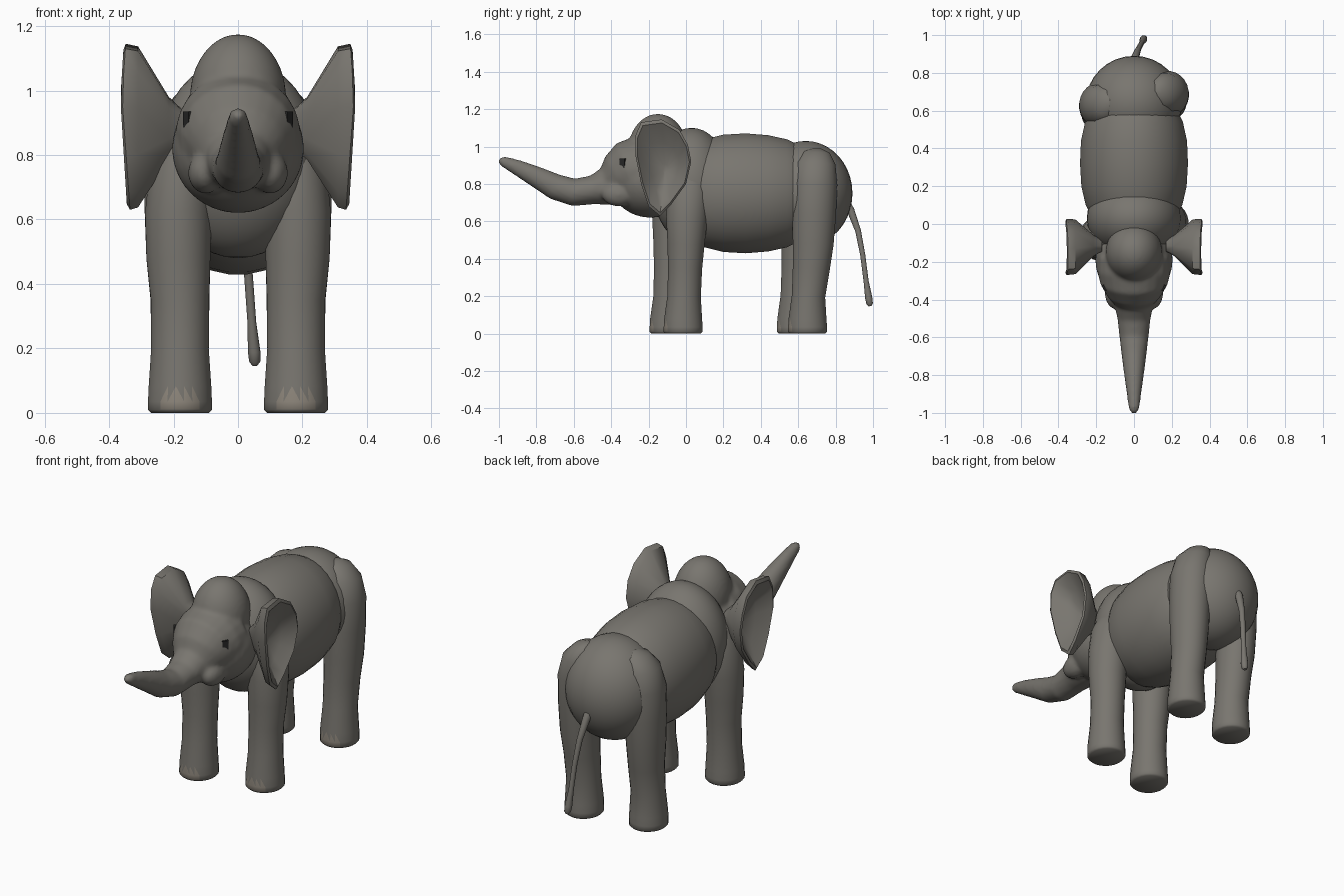
import bpy, bmesh, math
from mathutils import Vector, Matrix

if "Cube" in bpy.data.objects:
    bpy.data.objects.remove(bpy.data.objects["Cube"])


def material(name, color):
    m = bpy.data.materials.new(name)
    m.diffuse_color = (*color, 1)
    m.use_nodes = True
    m.node_tree.nodes["Principled BSDF"].inputs["Base Color"].default_value = m.diffuse_color
    return m


HIDE = material("hide", (0.19, 0.18, 0.16))
NAIL = material("nail", (0.27, 0.24, 0.20))
DARK = material("dark", (0.02, 0.02, 0.02))


def bridge(bm, rings):
    """Skin a list of vertex loops and cap both ends."""
    n = len(rings[0])
    for a, b in zip(rings, rings[1:]):
        for i in range(n):
            j = (i + 1) % n
            bm.faces.new((a[i], a[j], b[j], b[i]))
    bm.faces.new(rings[0])
    bm.faces.new(rings[-1])


def loft(bm, rows, n=24):
    """Elliptical tube; each row is x, y, z, half width, half height."""
    pts = [Vector(r[:3]) for r in rows]
    rings = []
    for i, r in enumerate(rows):
        t = pts[min(i + 1, len(pts) - 1)] - pts[max(i - 1, 0)]
        t.x = 0
        side = Vector((1, 0, 0))
        up = t.normalized().cross(side)
        rings.append([bm.verts.new(pts[i] + side * r[3] * math.cos(a) + up * r[4] * math.sin(a))
                      for a in (math.tau * (k + 0.5) / n for k in range(n))])
    bridge(bm, rings)


def ball(bm, center, radii):
    bmesh.ops.create_uvsphere(bm, u_segments=32, v_segments=20, radius=1,
                              matrix=Matrix.Translation(center) @ Matrix.Diagonal((*radii, 1)))


def finish(name, bm, mats=(HIDE,), angle=50):
    bmesh.ops.recalc_face_normals(bm, faces=bm.faces)
    me = bpy.data.meshes.new(name)
    bm.to_mesh(me)
    bm.free()
    for m in mats:
        me.materials.append(m)
    ob = bpy.data.objects.new(name, me)
    bpy.context.collection.objects.link(ob)
    bpy.ops.object.select_all(action='DESELECT')
    ob.select_set(True)
    bpy.context.view_layer.objects.active = ob
    bpy.ops.object.shade_smooth_by_angle(angle=math.radians(angle))
    return ob


def blend(ob, voxel, steps):
    """Fuse overlapping volumes into one soft skin."""
    r = ob.modifiers.new("fuse", 'REMESH')
    r.mode, r.voxel_size, r.use_smooth_shade = 'VOXEL', voxel, True
    s = ob.modifiers.new("soften", 'SMOOTH')
    s.factor, s.iterations = 0.5, steps


# Torso: shoulders, barrel and rump as overlapping rounded masses
for name, c, r in (("shoulders", (0, 0.03, 0.79), (0.25, 0.21, 0.31)),
                   ("rump", (0, 0.64, 0.75), (0.255, 0.25, 0.28))):
    bm = bmesh.new()
    ball(bm, c, r)
    finish(name, bm)
bm = bmesh.new()
loft(bm, [(0, y, 0.75, w, h) for y, w, h in
          ((-0.03, 0.15, 0.18), (0.02, 0.215, 0.255), (0.1, 0.257, 0.29), (0.2, 0.28, 0.315),
           (0.32, 0.287, 0.322), (0.44, 0.282, 0.312), (0.54, 0.26, 0.29), (0.62, 0.22, 0.25),
           (0.68, 0.15, 0.18))], 32)
finish("barrel", bm)

# Head with skull dome, cheeks and raised trunk
bm = bmesh.new()
ball(bm, (0, -0.19, 0.82), (0.205, 0.22, 0.2))
ball(bm, (0, -0.15, 0.975), (0.15, 0.16, 0.2))
for s in (-1, 1):
    ball(bm, (s * 0.1, -0.36, 0.745), (0.055, 0.09, 0.065))
loft(bm, [(0, -0.17, 0.87, 0.19, 0.19), (0, -0.25, 0.86, 0.195, 0.195),
          (0, -0.31, 0.85, 0.18, 0.18), (0, -0.36, 0.82, 0.15, 0.145),
          (0, -0.42, 0.785, 0.105, 0.105), (0, -0.5, 0.768, 0.088, 0.077),
          (0, -0.6, 0.755, 0.077, 0.074), (0, -0.7, 0.785, 0.065, 0.07),
          (0, -0.8, 0.838, 0.052, 0.057), (0, -0.9, 0.887, 0.038, 0.043),
          (0, -0.975, 0.92, 0.029, 0.029), (0, -1.0, 0.93, 0.016, 0.016)])
blend(finish("head_and_trunk", bm), 0.011, 7)

# Eyes
for s, side in ((-1, "left"), (1, "right")):
    bm = bmesh.new()
    m = (Matrix.Translation((s * 0.152, -0.335, 0.91)) @ Matrix.Rotation(-s * 0.6, 4, 'Z')
         @ Matrix.Diagonal((0.025, 0.032, 0.05, 1)))
    bmesh.ops.create_cube(bm, size=1, matrix=m)
    finish(side + "_eye", bm, (DARK,), 30)

# Ears: funnels opening sideways with a dished inner face
RIM = [(-0.24, 1.13), (-0.13, 1.145), (-0.035, 1.09), (0.01, 1.01), (0.028, 0.92), (0.0, 0.8),
       (-0.08, 0.69), (-0.14, 0.63), (-0.2, 0.68), (-0.24, 0.8), (-0.27, 0.95), (-0.27, 1.06)]
HUB = Vector((-0.11, 0.88))
for s, side in ((-1, "left"), (1, "right")):
    bm = bmesh.new()
    rings = []
    for k, x, bulge in ((0.22, 0.17, 0), (0.38, 0.215, 0), (0.97, 0.31, 0), (1, 0.335, 0.025),
                        (0.93, 0.345, 0.02), (0.55, 0.295, 0), (0.1, 0.26, 0)):
        ring = []
        for p in RIM:
            q = HUB + (Vector(p) - HUB) * k
            mid = 1 - abs(p[1] - 0.98) / 0.35
            ring.append(bm.verts.new((s * (x + bulge * mid), q.x, q.y)))
        rings.append(ring)
    bridge(bm, rings)
    finish(side + "_ear", bm, angle=45)

# Legs: rows are x, y offset, z, half width, half depth
FRONT = [(0.18, 0, 0.0, 0.09, 0.095), (0.18, 0, 0.01, 0.1, 0.105), (0.18, 0, 0.035, 0.1, 0.105),
         (0.18, 0, 0.08, 0.098, 0.102), (0.18, 0.005, 0.2, 0.09, 0.09), (0.18, 0.01, 0.35, 0.091, 0.092),
         (0.185, 0.015, 0.48, 0.1, 0.1), (0.185, 0.02, 0.62, 0.104, 0.112),
         (0.175, 0.03, 0.76, 0.1, 0.112), (0.15, 0.04, 0.88, 0.07, 0.09), (0.12, 0.05, 0.95, 0.03, 0.04)]
REAR = FRONT[:5] + [(0.18, 0.02, 0.35, 0.092, 0.1), (0.185, 0.03, 0.48, 0.1, 0.11),
                    (0.185, 0.035, 0.64, 0.106, 0.118), (0.18, 0.04, 0.8, 0.11, 0.12),
                    (0.165, 0.045, 0.91, 0.095, 0.105), (0.14, 0.05, 0.97, 0.06, 0.07),
                    (0.13, 0.05, 0.99, 0.02, 0.02)]
for name, s, y, rows in (("front_right_leg", 1, -0.015, FRONT), ("front_left_leg", -1, -0.09, FRONT),
                         ("rear_right_leg", 1, 0.65, REAR), ("rear_left_leg", -1, 0.59, REAR)):
    bm = bmesh.new()
    loft(bm, [(s * x, y + dy, z, w, d) for x, dy, z, w, d in rows])
    # Toenails: pale triangles on the front of the foot
    toes = [f for f in bm.faces
            if 0.01 < f.calc_center_median().z < 0.07 and f.calc_center_median().y < y - 0.08]
    for f in bmesh.ops.triangulate(bm, faces=toes)["faces"]:
        zs = sorted(v.co.z for v in f.verts)
        if zs[2] < 0.05 or zs[1] < 0.05:
            f.material_index = 1
    finish(name, bm, (HIDE, NAIL), 60)

# Tail
bm = bmesh.new()
loft(bm, [(0, 0.84, 0.72, 0.025, 0.025), (0.005, 0.88, 0.66, 0.021, 0.021),
          (0.02, 0.92, 0.55, 0.016, 0.016), (0.033, 0.945, 0.42, 0.014, 0.014),
          (0.043, 0.963, 0.28, 0.014, 0.014), (0.05, 0.977, 0.19, 0.02, 0.02),
          (0.052, 0.982, 0.16, 0.018, 0.018), (0.052, 0.985, 0.147, 0.008, 0.008)], 12)
finish("tail", bm)
